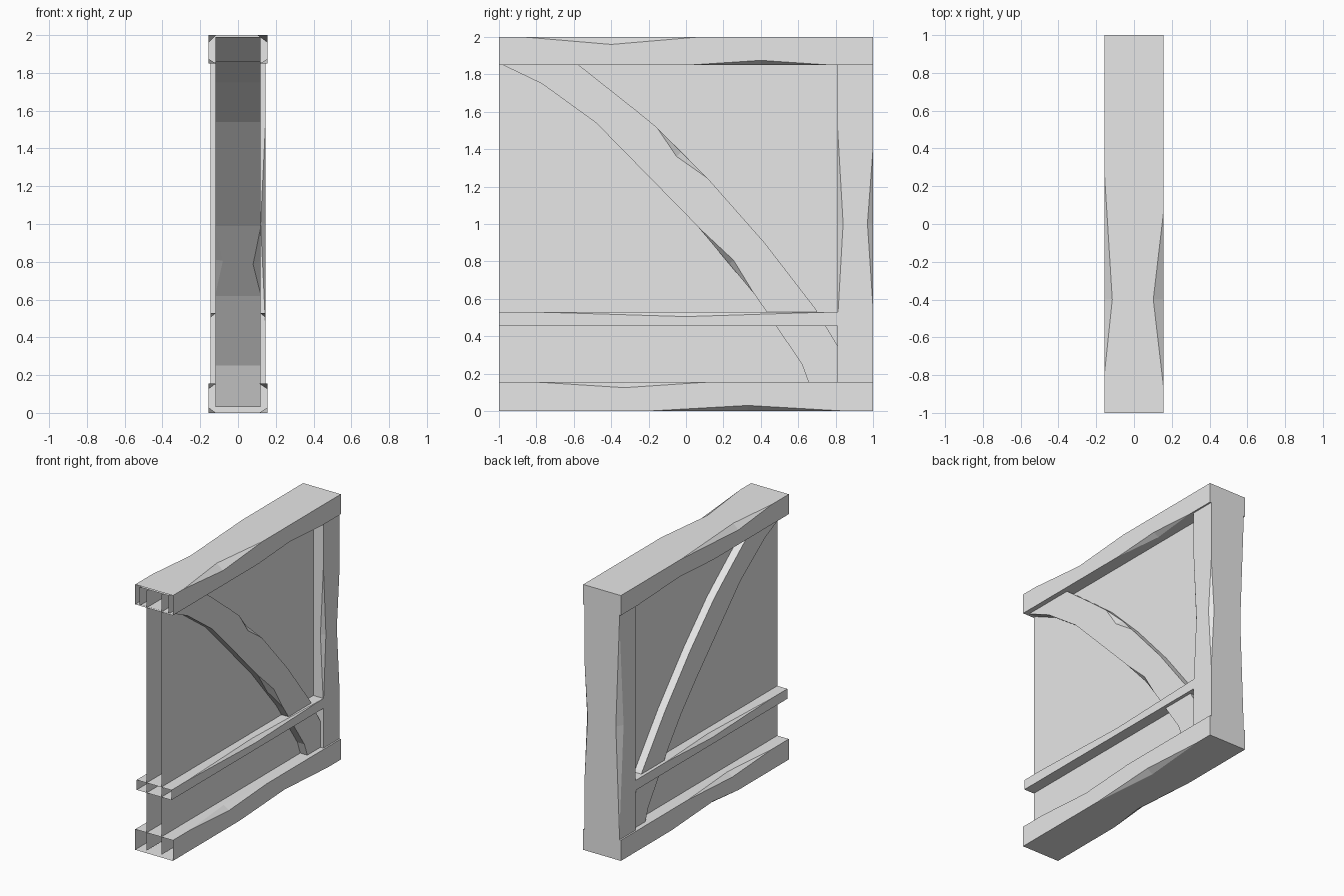
import bpy
import bmesh
from mathutils import Vector

cube = bpy.data.objects.get("Cube")
if cube:
    bpy.data.objects.remove(cube, do_unlink=True)

GREY = (0.8, 0.8, 0.8, 1.0)
grey = bpy.data.materials.new("plain grey")
grey.use_nodes = True
grey.diffuse_color = GREY
grey.node_tree.nodes["Principled BSDF"].inputs["Base Color"].default_value = GREY


def finish(name, bm):
    mesh = bpy.data.meshes.new(name)
    bm.to_mesh(mesh)
    bm.free()
    mesh.materials.append(grey)
    obj = bpy.data.objects.new(name, mesh)
    bpy.context.collection.objects.link(obj)


def timber(name, profile, half, chips, open_edge=None):
    """Extrude a (y, z) profile to both sides of x = 0, knocking chips from edges.
    chips: {(edge, side): (start, middle, end, depth on side, depth across x)}"""
    bm = bmesh.new()
    pts = [Vector(p) for p in profile]

    def vert(x, p):
        return bm.verts.new((x, p.x, p.y))

    corner = {s: [vert(s * half, p) for p in pts] for s in (-1, 1)}
    outline = {-1: [], 1: []}
    for i, p in enumerate(pts):
        j = (i + 1) % len(pts)
        q = pts[j]
        inward = Vector((p.y - q.y, q.x - p.x)).normalized()
        rim = {}
        for s in (-1, 1):
            outline[s].append(corner[s][i])
            rim[s] = [corner[s][i]]
            if (i, s) in chips:
                t0, tm, t1, deep, across = chips[i, s]
                mid = p.lerp(q, tm)
                a, b = vert(s * half, p.lerp(q, t0)), vert(s * half, p.lerp(q, t1))
                on_side = vert(s * half, mid + inward * deep)
                on_rim = vert(s * (half - across), mid)
                outline[s] += [a, on_side, b]
                rim[s] += [a, on_rim, b]
                for tri in ((a, on_rim, on_side), (on_rim, b, on_side)):
                    bm.faces.new(tri if s > 0 else tri[::-1]).normal_flip()
            rim[s].append(corner[s][j])
        if i != open_edge:
            bm.faces.new(rim[-1] + rim[1][::-1])
    bm.faces.new(outline[1])
    bm.faces.new(outline[-1][::-1])
    finish(name, bm)


def rect(y0, y1, z0, z1):
    return [(y0, z0), (y1, z0), (y1, z1), (y0, z1)]


# Rectangle edges
BOTTOM, BACK, TOP, FRONT = range(4)

# Horizontal beams, open at the front end
timber("top_beam", rect(-1, 1, 1.85, 2), 0.157, {
    (TOP, 1): (0.465, 0.7, 0.935, 0.04, 0.055),
    (TOP, -1): (0.36, 0.7, 0.9, 0.04, 0.042),
    (BOTTOM, 1): (0.51, 0.7, 0.885, 0.025, 0.04),
    (BOTTOM, -1): (0.45, 0.65, 0.9, 0.025, 0.04)}, FRONT)
timber("bottom_beam", rect(-1, 1, 0, 0.155), 0.157, {
    (TOP, 1): (0.44, 0.665, 0.9, 0.03, 0.045),
    (TOP, -1): (0.4, 0.665, 0.9, 0.03, 0.04),
    (BOTTOM, 1): (0.4, 0.665, 0.925, 0.03, 0.045),
    (BOTTOM, -1): (0.3, 0.45, 0.7, 0.03, 0.04)}, FRONT)
timber("middle_rail", rect(-1, 0.815, 0.455, 0.53), 0.145, {
    (TOP, 1): (0.01, 0.45, 0.9, 0.025, 0.03),
    (TOP, -1): (0.2, 0.5, 0.9, 0.025, 0.03)}, FRONT)

# Upright post at the back
timber("back_post", rect(0.81, 1, 0.15, 1.855), 0.145, {
    (BACK, 1): (0.235, 0.5, 0.735, 0.03, 0.025),
    (BACK, -1): (0.03, 0.5, 0.97, 0.05, 0.03),
    (FRONT, 1): (0.195, 0.5, 0.81, 0.03, 0.025)})

# Curved diagonal brace: lower edge down, then upper edge back up
brace = [(-1, 1.86), (-0.77, 1.75), (-0.48, 1.54), (0.06, 0.99), (0.37, 0.62),
         (0.62, 0.25), (0.7, 0.03), (0.95, 0.03), (0.81, 0.35), (0.69, 0.55),
         (0.42, 0.9), (0.12, 1.24), (-0.16, 1.52), (-0.27, 1.61),
         (-0.75, 1.99), (-1, 1.99)]
timber("curved_brace", brace, 0.12, {
    (3, 1): (0.02, 0.55, 0.98, 0.031, 0.04),
    (3, -1): (0.02, 0.5, 0.98, 0.01, 0.04),
    (11, 1): (0.02, 0.52, 0.98, 0.035, 0.04)}, len(brace) - 1)

# Thin wall sheets between the timbers
for side, label in ((1, "left"), (-1, "right")):
    bm = bmesh.new()
    ring = [bm.verts.new((side * 0.061, y, z)) for y, z in rect(-1, 0.95, 0.02, 1.98)]
    bm.faces.new(ring if side > 0 else ring[::-1])
    finish(label + "_wall_sheet", bm)
